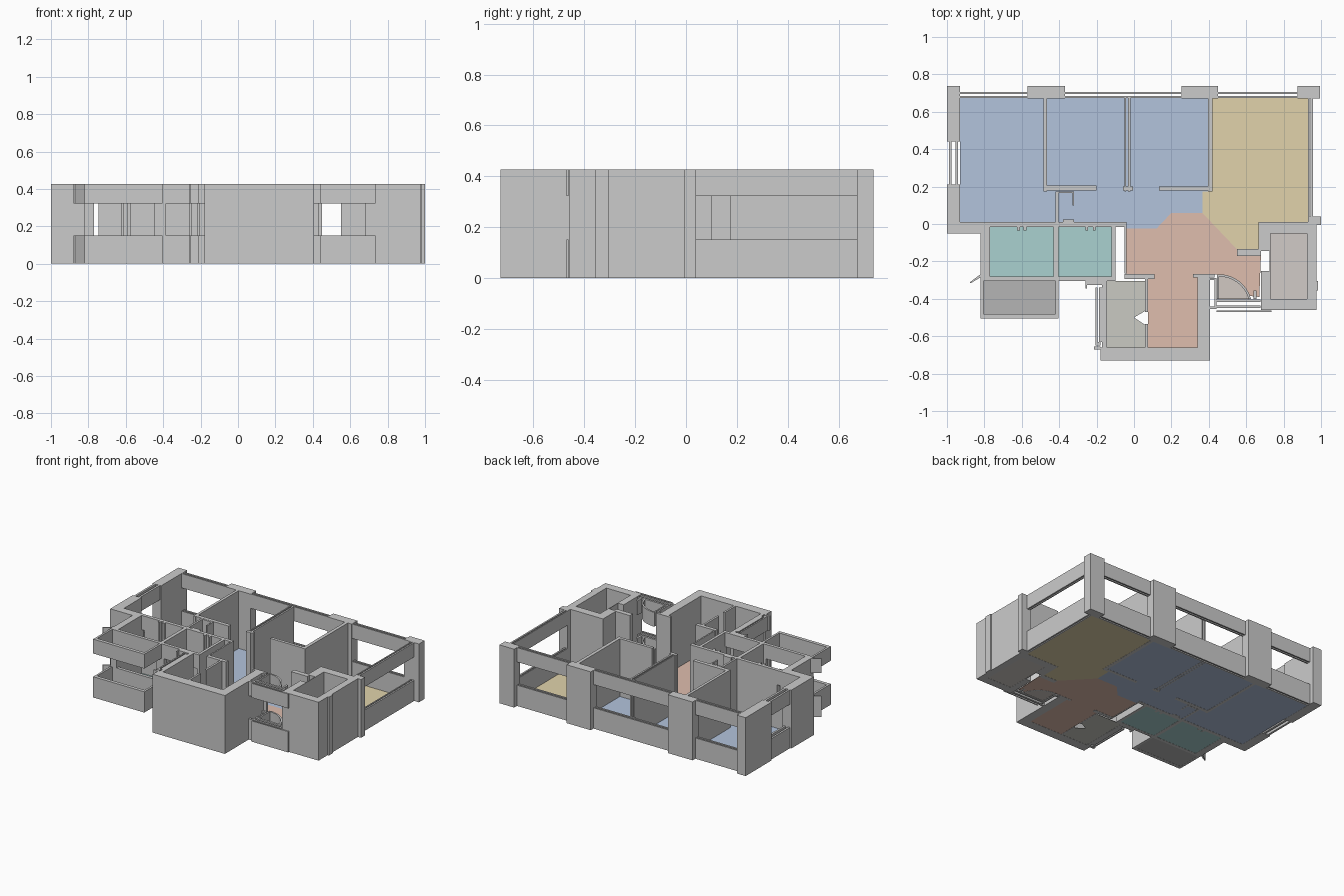
import bpy, bmesh, math

TOP, SILL, HEAD = 0.427, 0.152, 0.322


def rect(x0, x1, y0, y1):
    return [(x0, y0), (x1, y0), (x1, y1), (x0, y1)]


def build(name, polys, levels, color=None):
    """Extrude each plan outline through each (bottom, top) level."""
    bm = bmesh.new()
    for pts in polys:
        for z0, z1 in levels:
            lo = [bm.verts.new((x, y, z0)) for x, y in pts]
            hi = [bm.verts.new((x, y, z1)) for x, y in pts]
            bm.faces.new(lo[::-1])
            bm.faces.new(hi)
            n = len(pts)
            for i in range(n):
                j = (i + 1) % n
                bm.faces.new((lo[i], lo[j], hi[j], hi[i]))
    bmesh.ops.recalc_face_normals(bm, faces=bm.faces)
    me = bpy.data.meshes.new(name)
    bm.to_mesh(me)
    bm.free()
    ob = bpy.data.objects.new(name, me)
    bpy.context.collection.objects.link(ob)
    if color:
        mat = bpy.data.materials.new(name + "_colour")
        mat.diffuse_color = (*color, 1)
        me.materials.append(mat)
    return ob


def walls(name, *rects):
    build(name, [rect(*r) for r in rects], [(0, TOP)])


def bands(name, *rects):
    build(name, [rect(*r) for r in rects], [(0, SILL), (HEAD, TOP)])


def floor(name, color, pts):
    build(name, [pts], [(0.001, 0.004)], color)


# Outer columns and solid outer walls
walls("rear_columns", (-0.57, -0.37, 0.672, 0.738), (0.255, 0.45, 0.672, 0.738),
      (0.875, 0.995, 0.672, 0.738), (0.93, 1.0, -0.005, 0.04))
walls("left_wall", (-1, -0.93, 0.44, 0.738), (-1, -0.93, -0.05, 0.21),
      (-0.93, -0.82, -0.05, 0.01), (-0.82, -0.77, -0.305, 0.01))
walls("entry_outer_wall", (-0.18, 0.405, -0.73, -0.66), (0.34, 0.405, -0.66, -0.285),
      (-0.17, -0.145, -0.66, -0.305))
walls("shaft_walls", (0.68, 0.975, -0.05, 0.01), (0.68, 0.975, -0.46, -0.40),
      (0.925, 0.975, -0.40, -0.05), (0.68, 0.73, -0.145, -0.05),
      (0.68, 0.73, -0.40, -0.25), (0.725, 0.73, -0.25, -0.145),
      (0.975, 0.985, -0.355, -0.305))

# Double-skin window sills and lintels
for i, (a, b) in enumerate([(-0.93, -0.57), (-0.37, 0.255), (0.45, 0.875)]):
    bands("rear_window_%d" % (i + 1), (a, b, 0.675, 0.685), (a, b, 0.696, 0.706))
bands("left_window", (-0.99, -0.975, 0.21, 0.44), (-0.955, -0.94, 0.21, 0.44))
bands("right_window", (0.93, 0.938, 0.04, 0.672), (0.945, 0.957, 0.04, 0.672))
bands("utility_window", (-0.205, -0.195, -0.63, -0.34), (-0.187, -0.17, -0.63, -0.34),
      (-0.26, -0.17, -0.325, -0.305), (-0.26, -0.25, -0.345, -0.325),
      (-0.215, -0.18, -0.67, -0.655), (-0.205, -0.18, -0.65, -0.63))

# Bedroom partitions with doorways
walls("bedroom_partitions",
      (-0.485, -0.465, 0.175, 0.675), (-0.465, -0.2, 0.178, 0.205),
      (-0.05, -0.042, 0.175, 0.675), (-0.032, -0.02, 0.175, 0.675),
      (-0.06, -0.005, 0.178, 0.2),
      (0.135, 0.395, 0.178, 0.2), (0.395, 0.42, 0.175, 0.675))
walls("hall_partitions",
      (-0.42, -0.405, 0.01, 0.175), (-0.405, -0.32, 0.165, 0.175),
      (-0.33, -0.32, 0.1, 0.165), (-0.38, -0.32, 0.01, 0.025),
      (-0.05, -0.04, -0.265, 0.01), (-0.05, 0.11, -0.295, -0.268),
      (0.315, 0.43, -0.285, -0.268), (0.665, 0.68, -0.14, 0.01),
      (0.55, 0.68, -0.17, -0.135))
walls("utility_partition", (0.06, 0.075, -0.47, -0.295), (0.06, 0.075, -0.66, -0.535))

# Bathroom walls
walls("bathroom_walls",
      (-0.745, -0.04, -0.015, 0.01), (-0.43, -0.405, -0.305, -0.015),
      (-0.12, -0.1, -0.305, -0.015), (-0.45, -0.385, -0.305, -0.28),
      (-0.625, -0.61, -0.035, -0.015), (-0.59, -0.575, -0.035, -0.015),
      (-0.26, -0.245, -0.035, -0.015), (-0.22, -0.205, -0.035, -0.015))
bands("bathroom_windows", (-0.77, -0.45, -0.305, -0.282), (-0.385, -0.12, -0.305, -0.282),
      (-0.77, -0.745, -0.015, 0.01))

# Balcony parapet and upper band
bands("balcony_parapet", (-0.82, -0.805, -0.505, -0.305), (-0.42, -0.405, -0.505, -0.305),
      (-0.805, -0.42, -0.505, -0.48))
build("balcony_bracket", [[(-0.88, -0.313), (-0.872, -0.316), (-0.82, -0.285), (-0.82, -0.268)]],
      [(0, SILL), (HEAD, TOP)])

# Curved entrance screen: arc strips plus straight frames
cx, cy = 0.455, -0.445
strips = []
for k in range(8):
    a, b = (math.radians(90 - 75 * t / 8) for t in (k, k + 1))
    strips.append([(cx + r * math.cos(t), cy + r * math.sin(t))
                   for r, t in ((0.164, a), (0.176, a), (0.176, b), (0.164, b))])
build("curved_screen", strips, [(0, SILL), (HEAD, TOP)])
bands("entrance_frames", (0.405, 0.44, -0.3, -0.29), (0.405, 0.44, -0.455, -0.44),
      (0.43, 0.44, -0.44, -0.3), (0.445, 0.455, -0.4, -0.27),
      (0.44, 0.675, -0.418, -0.403), (0.44, 0.675, -0.45, -0.435),
      (0.44, 0.735, -0.47, -0.462), (0.64, 0.655, -0.4, -0.355))

# Coloured room floors
floor("bedroom_floor", (0.45, 0.55, 0.72),
      [(-0.93, 0.01), (-0.04, 0.01), (-0.04, -0.025), (0.12, -0.025), (0.2, 0.06),
       (0.365, 0.06), (0.365, 0.175), (0.4, 0.175), (0.4, 0.675), (-0.93, 0.675)])
floor("kitchen_floor", (0.75, 0.65, 0.41),
      [(0.42, 0.675), (0.42, 0.175), (0.365, 0.175), (0.365, 0.06), (0.55, -0.135),
       (0.67, -0.135), (0.67, 0.01), (0.93, 0.01), (0.93, 0.675)])
floor("hall_floor", (0.74, 0.51, 0.42),
      [(-0.04, -0.025), (-0.04, -0.27), (0.075, -0.27), (0.075, -0.66), (0.34, -0.66),
       (0.34, -0.27), (0.46, -0.27), (0.54, -0.293), (0.6, -0.35), (0.62, -0.385),
       (0.67, -0.39), (0.68, -0.135), (0.55, -0.135), (0.365, 0.06), (0.2, 0.06),
       (0.12, -0.025)])
floor("entrance_floor", (0.64, 0.58, 0.54),
      [(0.455, -0.4), (0.625, -0.4), (0.59, -0.335), (0.53, -0.288), (0.455, -0.272)])
teal = (0.4, 0.64, 0.63)
floor("bathroom_floor_left", teal, rect(-0.77, -0.43, -0.282, -0.015))
floor("bathroom_floor_right", teal, rect(-0.405, -0.12, -0.282, -0.015))
floor("balcony_floor", (0.46, 0.46, 0.46), rect(-0.805, -0.42, -0.48, -0.305))
floor("shaft_floor", (0.64, 0.6, 0.57), rect(0.73, 0.925, -0.4, -0.05))
floor("utility_floor", (0.59, 0.59, 0.54),
      [(-0.145, -0.66), (0.06, -0.66), (0.06, -0.54), (0, -0.5), (0.06, -0.465),
       (0.06, -0.305), (-0.145, -0.305)])
